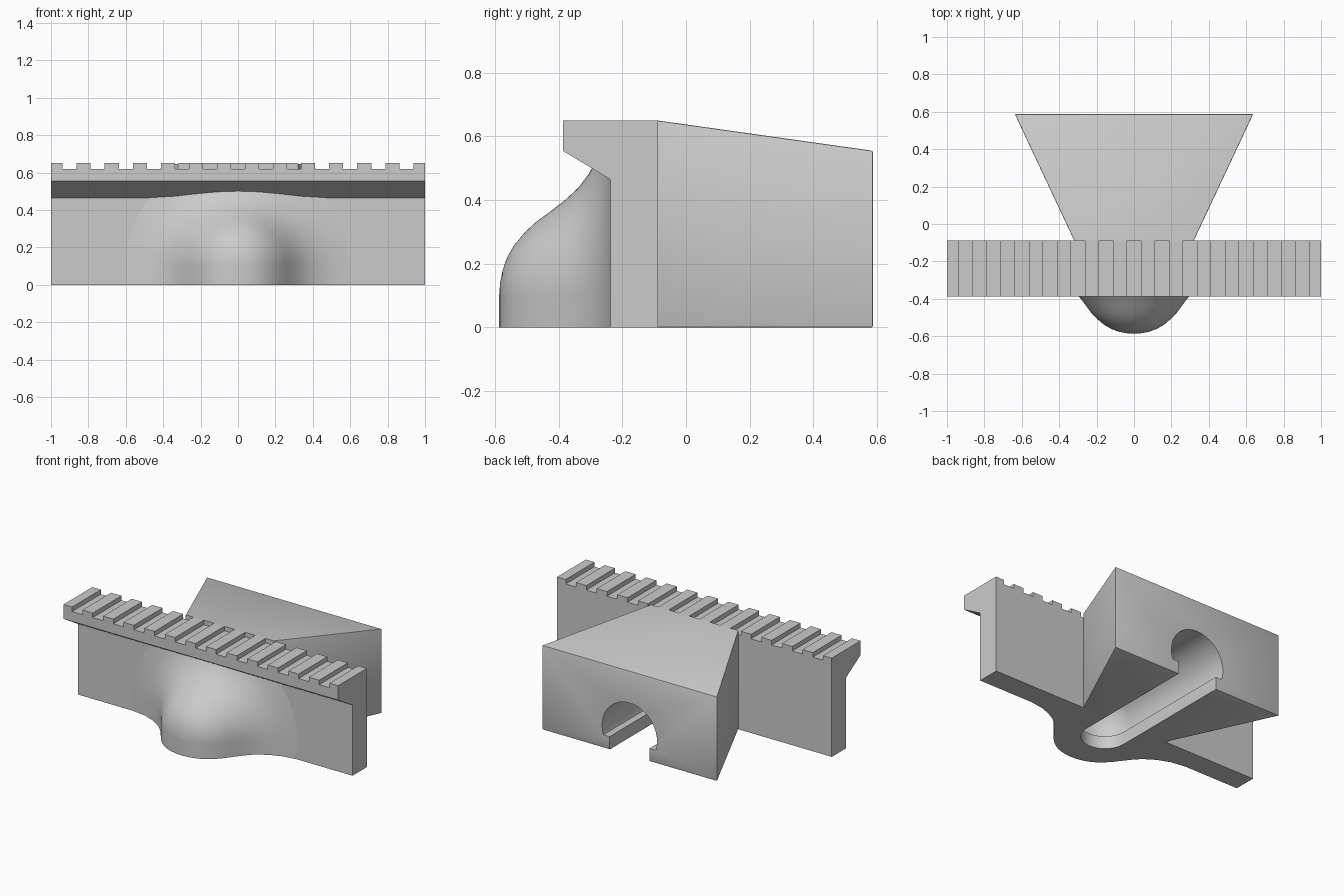
import bpy, bmesh, math
from mathutils import Vector

if "Cube" in bpy.data.objects:
    bpy.data.objects.remove(bpy.data.objects["Cube"], do_unlink=True)

grey = bpy.data.materials.new("plain_grey")
grey.use_nodes = True
grey.diffuse_color = (0.6, 0.6, 0.6, 1)
grey.node_tree.nodes["Principled BSDF"].inputs["Base Color"].default_value = (0.6, 0.6, 0.6, 1)


def finish(bm, name):
    bmesh.ops.recalc_face_normals(bm, faces=bm.faces[:])
    mesh = bpy.data.meshes.new(name)
    bm.to_mesh(mesh)
    bm.free()
    mesh.materials.append(grey)
    obj = bpy.data.objects.new(name, mesh)
    bpy.context.collection.objects.link(obj)
    return obj


def select_only(obj):
    bpy.ops.object.select_all(action="DESELECT")
    obj.select_set(True)
    bpy.context.view_layer.objects.active = obj


def prism(bm, points, offset):
    face = bm.faces.new([bm.verts.new(p) for p in points])
    new = bmesh.ops.extrude_face_region(bm, geom=[face])["geom"]
    verts = [g for g in new if isinstance(g, bmesh.types.BMVert)]
    bmesh.ops.translate(bm, verts=verts, vec=offset)


def hull(points, name, floor=None):
    bm = bmesh.new()
    for p in points:
        bm.verts.new(p)
    bmesh.ops.convex_hull(bm, input=bm.verts[:])
    loose = [v for v in bm.verts if not v.link_faces]
    bmesh.ops.delete(bm, geom=loose, context="VERTS")
    if floor is not None:
        cut(bm, floor, -1)
    obj = finish(bm, name)
    obj.hide_render = True
    return obj


def cut(bm, z, side):
    bmesh.ops.bisect_plane(bm, geom=bm.verts[:] + bm.edges[:] + bm.faces[:],
                           plane_co=(0, 0, z), plane_no=(0, 0, side), clear_outer=True)
    bmesh.ops.holes_fill(bm, edges=[e for e in bm.edges if e.is_boundary])


WALL, BACK, TOP, GROOVE = -0.237, -0.088, 0.65, 0.62

# Rail with an overhanging lip
bm = bmesh.new()
section = [(WALL, 0), (BACK, 0), (BACK, GROOVE), (-0.387, GROOVE), (-0.387, 0.555), (WALL, 0.465)]
prism(bm, [(-1, y, z) for y, z in section], (2, 0, 0))
rail = finish(bm, "rail")

# Row of teeth along the top of the rail
bm = bmesh.new()
for i in range(14):
    centre = (i - 6.5) * 0.15
    x0, x1 = max(-1, centre - 0.0375), min(1, centre + 0.0375)
    prism(bm, [(x0, -0.387, GROOVE), (x1, -0.387, GROOVE), (x1, BACK, GROOVE), (x0, BACK, GROOVE)],
          (0, 0, TOP - GROOVE))
finish(bm, "rail_teeth")

# Flaring block behind the rail, its top sloping down to the back
bm = bmesh.new()
prism(bm, [(-0.32, BACK, 0), (0.32, BACK, 0), (0.637, 0.587, 0), (-0.637, 0.587, 0)], (0, 0, TOP))
for v in bm.verts:
    if v.co.y > 0.5 and v.co.z > 0.5:
        v.co.z = 0.555
rear = [e for e in bm.edges if max(v.co.y for v in e.verts) > 0.5]
bmesh.ops.bevel(bm, geom=rear, offset=0.005, segments=2, profile=0.5, affect="EDGES")
block = finish(bm, "rear_block")

# Rounded bulge blending into the front wall: a revolved bell carried straight down
bell = [(0, .35), (.04, .347), (.08, .339), (.12, .325), (.16, .302), (.2, .268), (.23, .236),
        (.26, .195), (.3, .143), (.34, .1), (.38, .07), (.43, .042), (.5, .015), (.6, 0),
        (.6, -.03), (0, -.03)]
STEPS, AXIS = 48, 0.1
bm = bmesh.new()
rows = []
for k in range(-1, STEPS + 2):
    a = math.pi * min(max(k, 0), STEPS) / STEPS
    base = AXIS if 0 <= k <= STEPS else 0
    rows.append([bm.verts.new((r * math.cos(a), WALL - d, base + r * math.sin(a))) for r, d in bell])
for a, b in zip(rows, rows[1:]):
    for j in range(len(bell) - 1):
        bm.faces.new((a[j], a[j + 1], b[j + 1], b[j]))
bmesh.ops.remove_doubles(bm, verts=bm.verts[:], dist=0.0005)
bmesh.ops.holes_fill(bm, edges=[e for e in bm.edges if e.is_boundary])
cut(bm, 0.6, 1)
bulge = finish(bm, "front_bulge")

# Keyhole channel: round-ended bore plus a narrower slot open at the bottom
END, BORE_Z, BORE, SLOT = -0.27, 0.145, 0.2, 0.145
turn = [2 * math.pi * i / 48 for i in range(48)]
bore_points = []
for t in turn:
    bore_points.append((BORE * math.cos(t), 1, BORE_Z + BORE * math.sin(t)))
    for i in range(13):
        p = math.pi / 2 * i / 12
        bore_points.append((BORE * math.cos(t) * math.cos(p), END - BORE * math.sin(p),
                            BORE_Z + BORE * math.sin(t) * math.cos(p)))
        if i == 12 and t > 0:
            bore_points.pop()
bore = hull(bore_points, "bore_cutter", floor=0.085)
slot_points = []
for z in (-0.1, BORE_Z):
    slot_points += [(SLOT * math.cos(t), END + SLOT * math.sin(t), z) for t in turn if t >= math.pi - 0.001]
    slot_points += [(SLOT, END, z), (-SLOT, 1, z), (SLOT, 1, z)]
slot = hull(slot_points, "slot_cutter")

for part in (rail, block, bulge):
    select_only(part)
    for cutter in (bore, slot):
        mod = part.modifiers.new("channel", "BOOLEAN")
        mod.operation, mod.solver, mod.object = "DIFFERENCE", "EXACT", cutter
        bpy.ops.object.modifier_apply(modifier=mod.name)
    bpy.ops.object.shade_smooth_by_angle(angle=math.radians(32))
for cutter in (bore, slot):
    bpy.data.objects.remove(cutter, do_unlink=True)
